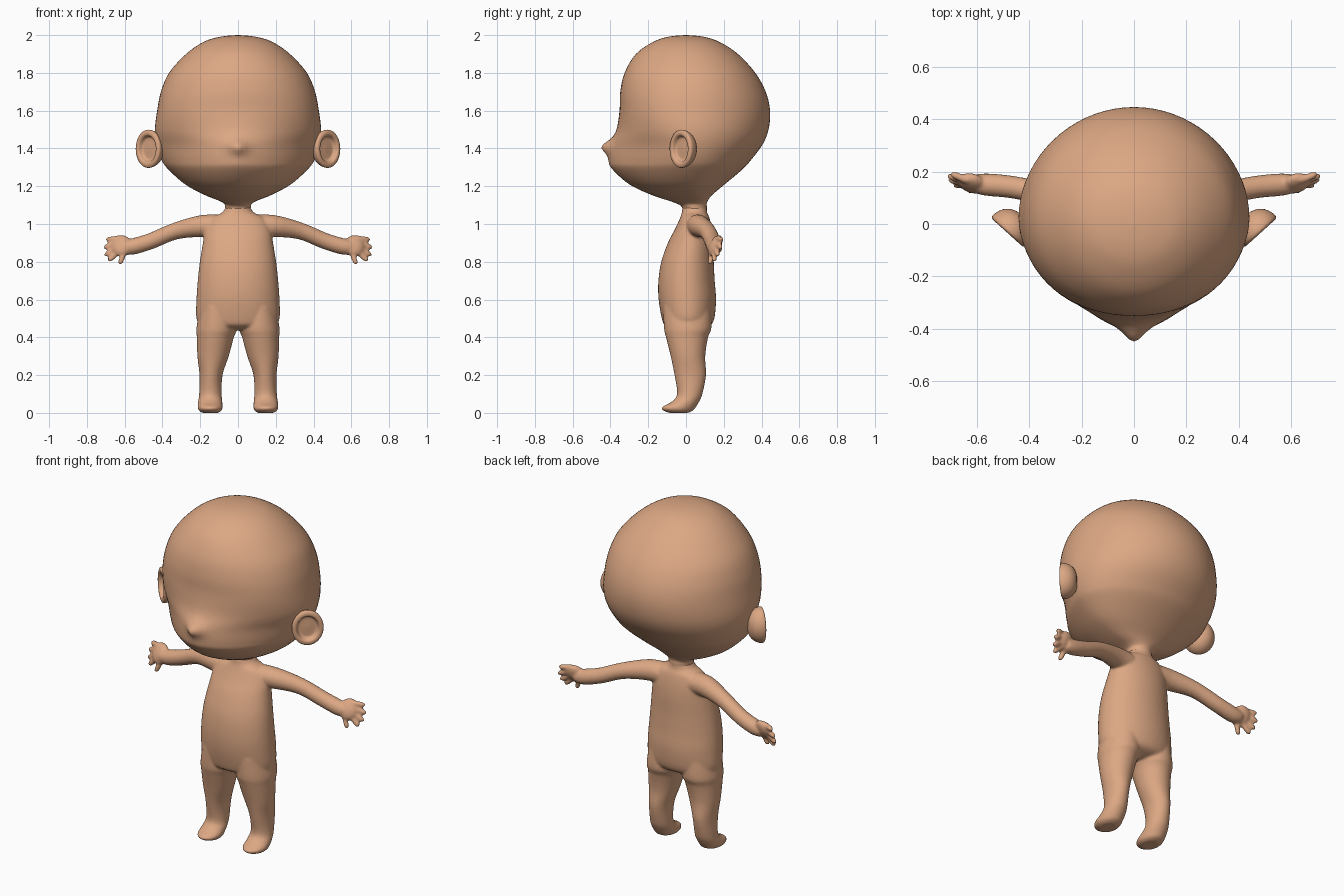
import bpy, bmesh, math
from mathutils import Vector, Matrix

if "Cube" in bpy.data.objects:
    bpy.data.objects.remove(bpy.data.objects["Cube"])

skin = bpy.data.materials.new("tan_skin")
skin.diffuse_color = (0.72, 0.39, 0.23, 1)
skin.use_nodes = True
skin.node_tree.nodes["Principled BSDF"].inputs["Base Color"].default_value = skin.diffuse_color


def smooth_rows(rows, steps=4):
    """Catmull-Rom interpolation of every column between key rows."""
    out = []
    for i in range(len(rows) - 1):
        a, b, c, d = (rows[max(0, min(len(rows) - 1, i + k))] for k in (-1, 0, 1, 2))
        for s in range(steps):
            t = s / steps
            out.append([0.5 * (2 * q + (r - p) * t + (2 * p - 5 * q + 4 * r - u) * t * t
                               + (3 * q - p - 3 * r + u) * t ** 3)
                        for p, q, r, u in zip(a, b, c, d)])
    out.append(list(rows[-1]))
    return out


def skin_rings(bm, rings):
    """Bridge rings of points into a closed, capped skin."""
    vr = [[bm.verts.new(p) for p in ring] for ring in rings]
    n = len(vr[0])
    for a, b in zip(vr, vr[1:]):
        for i in range(n):
            bm.faces.new((a[i], a[(i + 1) % n], b[(i + 1) % n], b[i]))
    for r in (vr[0], vr[-1]):
        bm.faces.new(r)


def section(z, cx, w, yf, cy, yb, n, count):
    """Horizontal outline: front half is a superellipse, back half an ellipse."""
    pts = []
    for i in range(count):
        t = 2 * math.pi * i / count
        c, s = math.cos(t), math.sin(t)
        e = 2 / n if s < 0 else 1
        x = cx + w * math.copysign(abs(c) ** e, c)
        y = cy - (cy - yf) * abs(s) ** e if s < 0 else cy + (yb - cy) * s
        pts.append((x, y, z))
    return pts


def tube(bm, pts, count=20):
    """Round limb along (x, y, z, radius) points."""
    rows = smooth_rows(pts)
    cs = [Vector(r[:3]) for r in rows]
    rings = []
    for i, c in enumerate(cs):
        d = (cs[min(i + 1, len(cs) - 1)] - cs[max(i - 1, 0)]).normalized()
        u = d.cross(Vector((0, 1, 0))).normalized()
        v = d.cross(u)
        rings.append([c + rows[i][3] * (math.cos(a) * u + math.sin(a) * v)
                      for a in (2 * math.pi * k / count for k in range(count))])
    skin_rings(bm, rings)


def finish(bm, name):
    bmesh.ops.recalc_face_normals(bm, faces=bm.faces)
    for f in bm.faces:
        f.smooth = True
    me = bpy.data.meshes.new(name)
    bm.to_mesh(me)
    bm.free()
    me.materials.append(skin)
    ob = bpy.data.objects.new(name, me)
    bpy.context.collection.objects.link(ob)
    return ob


# Head and neck: z, half width, front y, middle y, back y, front roundness
head_rows = [
    (2.000, .004, -.004, .0, .004, 2), (1.992, .09, -.09, .0, .09, 2),
    (1.965, .18, -.172, .0, .175, 2), (1.90, .275, -.265, .01, .275, 2),
    (1.80, .365, -.325, .02, .367, 2.05), (1.70, .408, -.348, .02, .422, 2.1),
    (1.60, .428, -.352, .02, .445, 2.1), (1.50, .440, -.368, .02, .437, 1.85),
    (1.42, .432, -.403, .02, .405, 1.55), (1.34, .405, -.41, .02, .345, 1.55),
    (1.29, .37, -.39, .02, .30, 1.65), (1.21, .28, -.30, .025, .205, 1.85),
    (1.153, .175, -.18, .035, .138, 2), (1.116, .085, -.07, .045, .112, 2),
    (1.09, .068, -.022, .045, .11, 2), (1.04, .07, -.02, .045, .11, 2)]
bm = bmesh.new()
skin_rings(bm, [section(r[0], 0, *r[1:], 72) for r in smooth_rows(head_rows, 5)])
for v in bm.verts:  # small button nose
    if v.co.y < -.25:
        v.co.y -= .042 * math.exp(-(v.co.x / .045) ** 2 - ((v.co.z - 1.408) / .035) ** 2)
finish(bm, "head")

# Torso: z, half width, front y, back y
bm = bmesh.new()
torso_rows = [
    (1.09, .065, -.02, .11), (1.06, .085, -.022, .112), (1.03, .145, -.032, .125),
    (.97, .175, -.06, .138), (.90, .186, -.096, .145), (.80, .202, -.131, .147),
    (.70, .213, -.146, .152), (.60, .22, -.145, .159), (.50, .22, -.128, .15),
    (.46, .19, -.11, .125), (.44, .12, -.06, .07)]
skin_rings(bm, [section(z, 0, w, f, (f + b) / 2, b, 2.1, 48)
                for z, w, f, b in smooth_rows(torso_rows)])

# Legs with feet: z, centre x, half width, front y, back y
leg_rows = [
    (.56, .11, .09, -.12, .13), (.45, .113, .107, -.117, .135), (.40, .12, .098, -.106, .117),
    (.30, .132, .083, -.081, .102), (.20, .143, .061, -.061, .106), (.10, .146, .06, -.047, .087),
    (.06, .147, .064, -.075, .07), (.03, .148, .066, -.128, .052), (.012, .147, .06, -.12, .037),
    (0, .146, .042, -.09, .01)]
arm_pts = [
    (.06, .058, .985, .06), (.18, .068, .99, .059), (.33, .112, .963, .045),
    (.46, .14, .91, .043), (.56, .15, .88, .043), (.61, .154, .875, .035)]
# Fingers and thumb: base and tip
digits = [
    ((.63, .165, .925), (.70, .192, .917)), ((.64, .165, .90), (.712, .185, .873)),
    ((.64, .155, .875), (.707, .17, .832)), ((.63, .147, .855), (.688, .15, .803)),
    ((.595, .14, .865), (.628, .125, .785))]
fwd = Vector((.95, .15, -.2)).normalized()
nrm = fwd.cross(Vector((0, .45, .88))).normalized()
across = nrm.cross(fwd)
for s in (1, -1):
    skin_rings(bm, [section(z, s * cx, w, f, (f + b) / 2, b, 2, 36)
                    for z, cx, w, f, b in smooth_rows(leg_rows)])
    tube(bm, [(s * x, y, z, r) for x, y, z, r in arm_pts])
    palm = Matrix.Translation((.617, .155, .886)) @ Matrix(
        (fwd * .055, across * .061, nrm * .029)).transposed().to_4x4()
    bmesh.ops.create_uvsphere(bm, u_segments=24, v_segments=16, radius=1,
                              matrix=Matrix.Diagonal((s, 1, 1, 1)) @ palm)
    for base, tip in digits:
        a, b = Vector(base), Vector(tip)
        tube(bm, [(s * p.x, p.y, p.z, r) for p, r in
                  ((a, .015), (a.lerp(b, .5), .0145), (a.lerp(b, .82), .0135),
                   (a.lerp(b, .95), .009), (b, .003))], 14)
# one island per part with outward normals, then fused into one soft skin
body = finish(bm, "body_with_limbs")
fuse = body.modifiers.new("fuse", 'REMESH')
fuse.mode = 'VOXEL'
fuse.voxel_size = .007
fuse.use_smooth_shade = True
soft = body.modifiers.new("soften", 'SMOOTH')
soft.factor = .5
soft.iterations = 7

# Ears: cupped oval discs turned to the front; radius fraction, depth
profile = [(.02, -.022), (.45, -.024), (.60, -.022), (.66, -.012), (.72, -.002), (.82, .001),
           (.95, -.002), (1.0, -.010), (.97, -.03), (.84, -.055), (.6, -.075), (.3, -.085)]
n = Vector((.67, -.74, 0)).normalized()
side = Vector((.74, .67, 0)).normalized()
centre = Vector((.482, -.033, 1.398))
bm = bmesh.new()
skin_rings(bm, [[centre + n * d + side * (.086 * r * math.cos(a)) + Vector((0, 0, .101 * r * math.sin(a)))
                 for a in (2 * math.pi * k / 40 for k in range(40))]
                for r, d in smooth_rows(profile, 2)])
ears = finish(bm, "ears")
ears.modifiers.new("mirror", 'MIRROR').use_axis[0] = True
